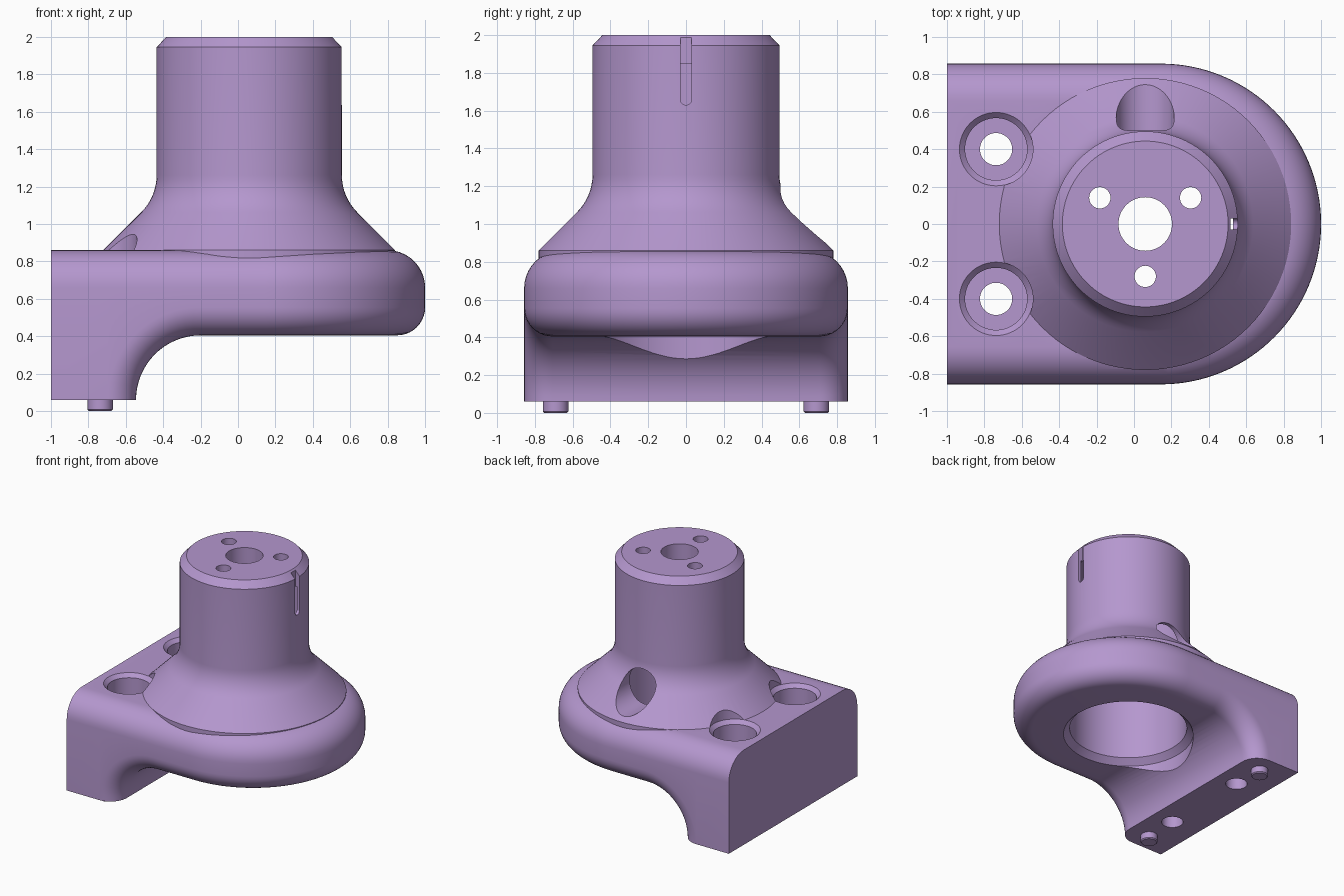
import bpy, bmesh
from math import sin, cos, pi, radians
from mathutils import Matrix, Vector

if "Cube" in bpy.data.objects:
    bpy.data.objects.remove(bpy.data.objects["Cube"])

HALF_W, ARC_X, TOP, FOOT_Z = 0.857, 0.143, 0.86, 0.06
R_TOP, R_LOW, R_IN = 0.2, 0.15, 0.345       # top rounding, lower rounding, concave fillet
POST_X = 0.06


def finish(bm, name):
    bmesh.ops.remove_doubles(bm, verts=bm.verts, dist=1e-5)
    bmesh.ops.recalc_face_normals(bm, faces=bm.faces)
    me = bpy.data.meshes.new(name)
    bm.to_mesh(me)
    bm.free()
    ob = bpy.data.objects.new(name, me)
    bpy.context.collection.objects.link(ob)
    return ob


def lathe(name, profile, matrix, n=96):
    """Solid of revolution from (radius, height) points, ends capped."""
    bm = bmesh.new()
    rings = [[bm.verts.new((r * cos(2 * pi * i / n), r * sin(2 * pi * i / n), z))
              for i in range(n)] for r, z in profile]
    for a, b in zip(rings, rings[1:]):
        for i in range(n):
            j = (i + 1) % n
            bm.faces.new((a[i], a[j], b[j], b[i]))
    bm.faces.new(rings[0])
    bm.faces.new(rings[-1])
    bm.transform(matrix)
    return finish(bm, name)


def at(x, y, z=0):
    return Matrix.Translation((x, y, z))


def combine(target, tool, op):
    mod = target.modifiers.new(op, 'BOOLEAN')
    mod.operation, mod.solver, mod.object = op, 'EXACT', tool
    bpy.context.view_layer.objects.active = target
    bpy.ops.object.modifier_apply(modifier=mod.name)
    bpy.data.objects.remove(tool)


def bracket_body():
    """Rounded plate flowing through a concave fillet into the foot."""
    half = []    # columns: (lower point, inward plan direction, surface normal)
    for i in range(17):
        t = pi / 2 * i / 16
        n = Vector((-cos(t), 0, sin(t)))
        half.append((Vector((-0.2, -HALF_W, FOOT_Z)) + n * R_IN, Vector((0, 1, 0)), n))
    plate_z, arc_n = FOOT_Z + R_IN, 32
    for i in range(arc_n):
        a = pi / 2 * (i / arc_n - 1)
        p = Vector((-cos(a), -sin(a), 0))
        half.append((Vector((ARC_X, 0, plate_z)) - p * HALF_W, p, Vector((0, 0, 1))))
    steps = [pi / 2 * k / 10 for k in range(11)]
    columns = []
    back = [Vector((-1, -HALF_W, FOOT_Z))] * 11
    back += [Vector((-1, -HALF_W + R_TOP * (1 - cos(a)), TOP - R_TOP * (1 - sin(a)))) for a in steps]
    columns.append(back)
    tip = (Vector((ARC_X + HALF_W, 0, plate_z)), Vector((-1, 0, 0)), Vector((0, 0, 1)))
    for pos, p, n in half + [tip]:
        col = [pos + p * R_LOW * (1 - sin(a)) + n * R_LOW * (1 - cos(a)) for a in steps]
        side = col[-1]
        for a in steps:
            q = side + p * R_TOP * (1 - cos(a))
            q.z = TOP - R_TOP * (1 - sin(a))
            col.append(q)
        columns.append(col)
    columns += [[Vector((v.x, -v.y, v.z)) for v in c] for c in columns[-2::-1]]
    bm = bmesh.new()
    grid = [[bm.verts.new(v) for v in c] for c in columns]
    m = len(grid)
    for a, b in zip(grid, grid[1:]):
        for k in range(len(a) - 1):
            bm.faces.new((a[k], a[k + 1], b[k + 1], b[k]))
    # flat top and underside, then the back wall
    for k in (0, -1):
        for i in range(m // 2 - 1):
            bm.faces.new((grid[i][k], grid[i + 1][k], grid[m - 2 - i][k], grid[m - 1 - i][k]))
        i = m // 2 - 1
        bm.faces.new((grid[i][k], grid[i + 1][k], grid[i + 2][k]))
    bm.faces.new(grid[0][10:] + grid[-1][:9:-1])
    return finish(bm, "motor_bracket")


body = bracket_body()

# flared hollow post
r, flare = 0.495, 0.28
z_arc = 0.78 + TOP - r + flare * math_t if (math_t := sin(pi / 8) / cos(pi / 8)) else 0
profile = [(0.78, 0.6), (0.78, TOP)]
for i in range(9):
    a = pi / 4 * (1 - i / 8)
    profile.append((r + flare * (1 - cos(a)), z_arc - flare * sin(a)))
profile += [(r, 1.945), (0.443, 2.0)]
combine(body, lathe("post", profile, at(POST_X, 0)), 'UNION')

# locating pegs under the foot
for s in (-1, 1):
    peg = lathe("peg", [(0.06, 0), (0.068, 0.008), (0.068, 0.15)], at(-0.737, s * 0.69), 48)
    combine(body, peg, 'UNION')

# cavity with chamfered mouth, and shaft hole
combine(body, lathe("cavity", [(0.52, -0.1), (0.52, 0.405), (0.47, 0.455), (0.47, 1.85)],
                    at(POST_X, 0)), 'DIFFERENCE')
combine(body, lathe("shaft_hole", [(0.143, 1.7), (0.143, 2.2)], at(POST_X, 0), 64), 'DIFFERENCE')

# three screw holes in the post top
for deg in (30, 150, 270):
    a = radians(deg)
    hole = lathe("screw_hole", [(0.057, 1.7), (0.057, 2.2)],
                 at(POST_X + 0.28 * cos(a), 0.28 * sin(a)), 40)
    combine(body, hole, 'DIFFERENCE')

# counterbored mounting holes
for s in (-1, 1):
    bore = lathe("counterbore", [(0.086, -0.1), (0.086, 0.58), (0.166, 0.58), (0.166, 0.83),
                                 (0.197, 0.861), (0.197, 1.3)], at(-0.737, s * 0.4), 64)
    combine(body, bore, 'DIFFERENCE')

# cable hole through the flare
combine(body, lathe("cable_hole", [(0.155, 0.2), (0.155, 1.1)],
                    at(POST_X, 0, 1.05) @ Matrix.Rotation(-pi / 2, 4, 'X'), 64), 'DIFFERENCE')

# narrow round-ended slot in the post wall
bm = bmesh.new()
outline = [(0.03, 2.1), (-0.03, 2.1)]
outline += [(-0.03 * cos(pi * i / 12), 1.66 - 0.03 * sin(pi * i / 12)) for i in range(13)]
face = bm.faces.new([bm.verts.new((0.515, y, z)) for y, z in outline])
ext = bmesh.ops.extrude_face_region(bm, geom=[face])
bmesh.ops.translate(bm, vec=(0.15, 0, 0),
                    verts=[v for v in ext['geom'] if isinstance(v, bmesh.types.BMVert)])
if not face.is_valid or len(face.edges[0].link_faces) < 2:
    bm.faces.new(face.verts)
combine(body, finish(bm, "slot"), 'DIFFERENCE')

bpy.ops.object.select_all(action='DESELECT')
body.select_set(True)
bpy.context.view_layer.objects.active = body
bpy.ops.object.shade_smooth_by_angle(angle=radians(25))

# purple finish
mat = bpy.data.materials.new("purple")
mat.diffuse_color = (0.46, 0.31, 0.62, 1)
mat.use_nodes = True
mat.node_tree.nodes["Principled BSDF"].inputs["Base Color"].default_value = mat.diffuse_color
body.data.materials.append(mat)
